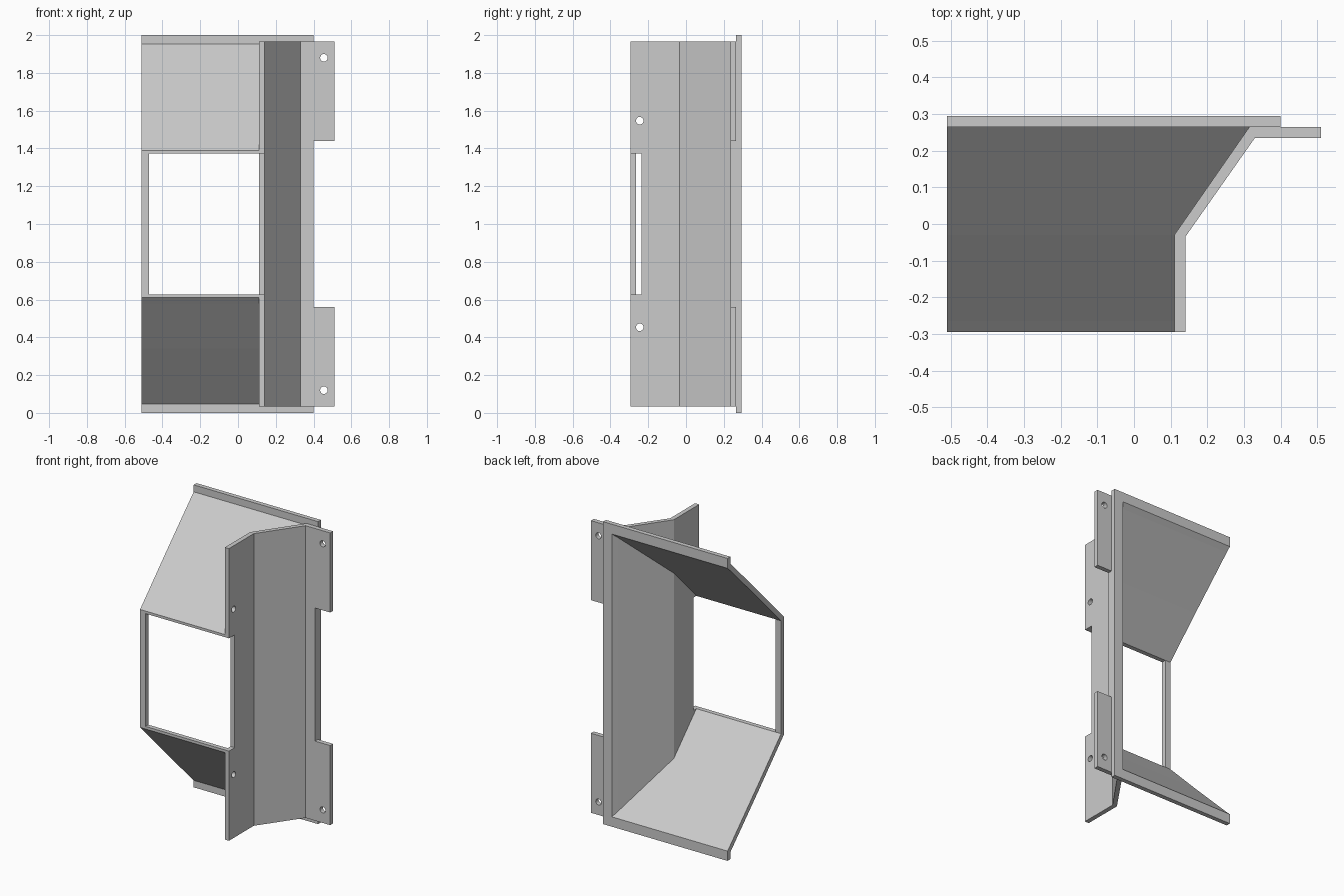
import bpy, bmesh, math
from mathutils import Matrix, Vector

cube = bpy.data.objects.get("Cube")
if cube:
    bpy.data.objects.remove(cube, do_unlink=True)

grey = bpy.data.materials.new("light grey metal")
grey.use_nodes = True
COLOUR = (0.6, 0.6, 0.6, 1)
grey.diffuse_color = COLOUR
grey.node_tree.nodes["Principled BSDF"].inputs["Base Color"].default_value = COLOUR

HEIGHT = 2.0
LEFT, RIGHT = -0.51, 0.40       # ends of the back frame
FRONT, BACK = -0.295, 0.295
SHEET = 0.03                    # sheet thickness
SILL, LINTEL = 0.627, 1.373     # front opening


def finish(bm, name):
    bmesh.ops.recalc_face_normals(bm, faces=bm.faces)
    mesh = bpy.data.meshes.new(name)
    bm.to_mesh(mesh)
    bm.free()
    mesh.materials.append(grey)
    obj = bpy.data.objects.new(name, mesh)
    bpy.context.collection.objects.link(obj)
    return obj


def prism(name, outline, z0, z1):
    """Extrude a plan outline upwards."""
    bm = bmesh.new()
    face = bm.faces.new([bm.verts.new((x, y, z0)) for x, y in outline])
    top = bmesh.ops.extrude_face_region(bm, geom=[face])["geom"]
    verts = [v for v in top if isinstance(v, bmesh.types.BMVert)]
    bmesh.ops.translate(bm, verts=verts, vec=(0, 0, z1 - z0))
    return finish(bm, name)


def loft(name, rows, flip):
    """Join cross-sections (y, right x, lower z, upper z) from front to back."""
    bm = bmesh.new()
    rings = []
    for y, x, low, high in rows:
        if flip:
            low, high = HEIGHT - low, HEIGHT - high
        corners = [(LEFT, low), (x, low), (x, high), (LEFT, high)]
        rings.append([bm.verts.new((cx, y, cz)) for cx, cz in corners])
    for a, b in zip(rings, rings[1:]):
        for i in range(4):
            j = (i + 1) % 4
            bm.faces.new((a[i], a[j], b[j], b[i]))
    bm.faces.new(rings[0])
    bm.faces.new(rings[-1])
    return finish(bm, name)


def add_box(bm, low, high):
    low, high = Vector(low), Vector(high)
    size = Matrix.Diagonal((*(high - low), 1))
    bmesh.ops.create_cube(bm, size=1, matrix=Matrix.Translation((low + high) / 2) @ size)


def add_pin(bm, centre, axis):
    turn = Matrix.Rotation(math.pi / 2, 4, axis)
    bmesh.ops.create_cone(bm, cap_ends=True, segments=24, radius1=0.02, radius2=0.02,
                          depth=0.12, matrix=Matrix.Translation(centre) @ turn)


# Sloping hood sheets and the frame rails behind them
INNER_FRONT, INNER_BACK = 1.378, 1.907
wall = BACK - SHEET
slope = (INNER_BACK - INNER_FRONT) / (wall - FRONT - SHEET)
bend = -0.03
bend_low = INNER_FRONT + slope * (bend - FRONT - SHEET)
thick = 0.047
for part, flip in (("upper", False), ("lower", True)):
    loft(part + "_sloping_sheet", [
        (FRONT, 0.11, LINTEL, 1.39),
        (FRONT + SHEET, 0.11, LINTEL, 1.42),
        (bend, 0.11, bend_low, bend_low + thick),
        (wall, 0.315, INNER_BACK, INNER_BACK + thick)], flip)
    loft(part + "_frame_rail", [
        (wall, RIGHT, INNER_BACK, HEIGHT),
        (BACK, RIGHT, 1.935, HEIGHT)], flip)

# Upright of the back frame, with its inner edge following the side panel
prism("frame_upright", [(0.315, wall), (RIGHT, wall), (RIGHT, BACK), (0.336, BACK)],
      0, HEIGHT)

# Thin post at the open side of the front opening
prism("front_post", [(LEFT, FRONT), (-0.47, FRONT), (-0.47, FRONT + SHEET),
                     (LEFT, FRONT + SHEET)], SILL, LINTEL)

# Folded side panel with mounting tabs
panel = prism("folded_side_panel", [
    (0.11, FRONT), (0.14, FRONT), (0.14, -0.035), (0.33, 0.235), (0.51, 0.235),
    (0.51, wall), (0.315, wall), (0.11, bend)], 0.034, 1.966)

# Cutter: front notch, gap between the tabs, and screw holes
bm = bmesh.new()
add_box(bm, (0.05, -0.4, SILL), (0.2, -0.235, LINTEL))
add_box(bm, (RIGHT, 0.1, 0.56), (0.6, 0.4, 1.44))
for z in (0.12, HEIGHT - 0.12):
    add_pin(bm, (0.455, 0.25, z), 'X')
for z in (0.453, HEIGHT - 0.453):
    add_pin(bm, (0.125, -0.245, z), 'Y')
cutter = finish(bm, "panel_cutter")
cutter.hide_render = True

cut = panel.modifiers.new("cutouts", 'BOOLEAN')
cut.operation = 'DIFFERENCE'
cut.solver = 'EXACT'
cut.object = cutter
bpy.context.view_layer.objects.active = panel
bpy.ops.object.modifier_apply(modifier=cut.name)
bpy.data.objects.remove(cutter, do_unlink=True)
